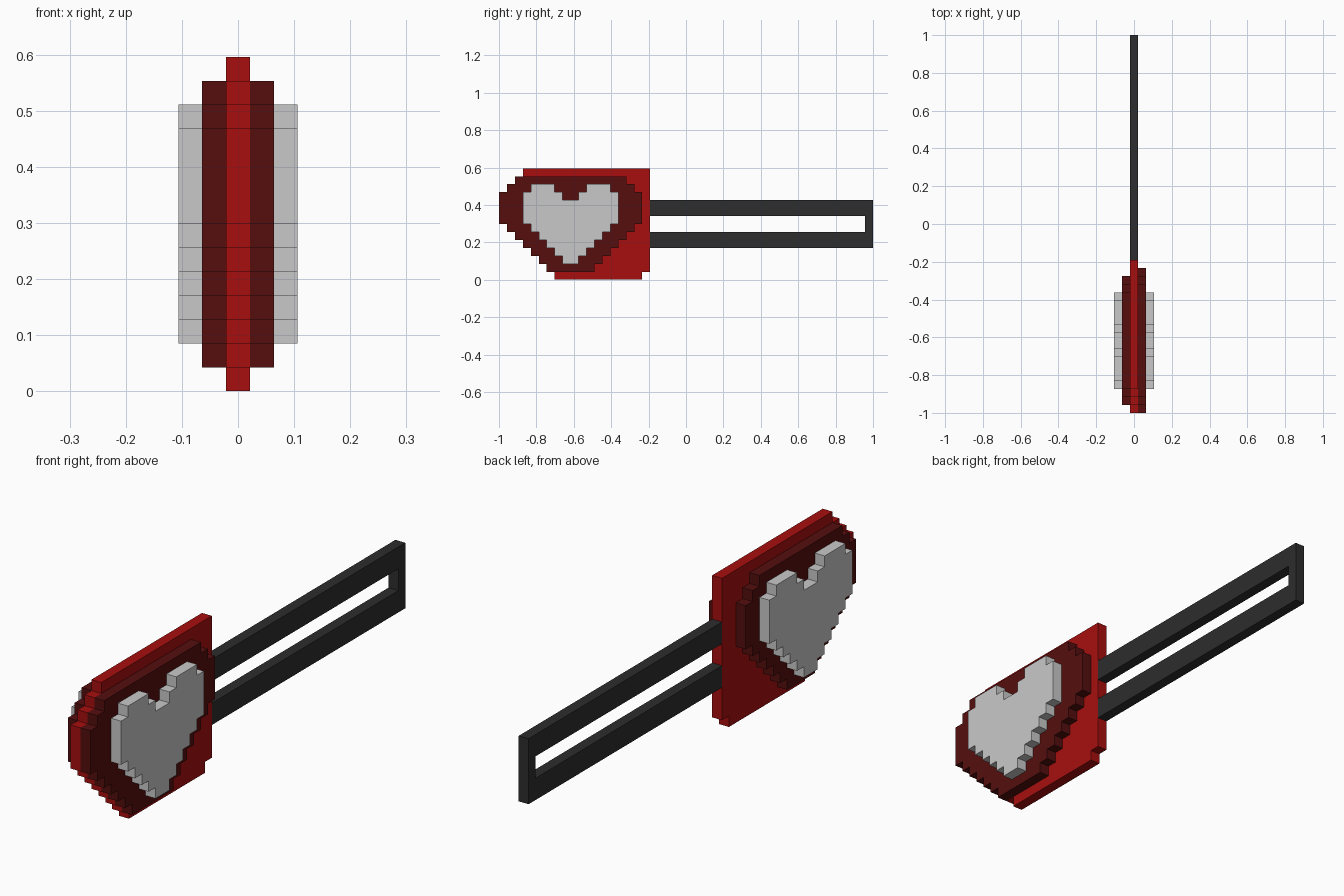
import bpy, bmesh

if "Cube" in bpy.data.objects:
    bpy.data.objects.remove(bpy.data.objects["Cube"])

U = 2 / 47      # one block of the grid
MID = 9         # block column of the heart's centre line


def material(name, rgb):
    m = bpy.data.materials.new(name)
    m.diffuse_color = (*rgb, 1)
    m.use_nodes = True
    m.node_tree.nodes["Principled BSDF"].inputs["Base Color"].default_value = m.diffuse_color
    return m


RED = material("red", (0.39, 0.0045, 0.0045))
DARK_RED = material("dark red", (0.092, 0.0045, 0.0045))
GREY = material("light grey", (0.584, 0.584, 0.584))
BLACK = material("charcoal", (0.026, 0.026, 0.026))


def stairs(z, steps):
    """Stepped edge from height z; each step is (half width, height reached)."""
    pts = []
    for w, top in steps:
        pts += [(w, z), (w, top)]
        z = top
    return pts


def outline(back, front):
    """Closed profile from a back edge and a front edge, both bottom to top."""
    return [(MID + w, z) for w, z in back] + [(MID - w, z) for w, z in reversed(front)]


def plate(name, profile, x0, x1, mat):
    """Extrude a (y, z) block profile from x0 to x1."""
    bm = bmesh.new()
    verts = [bm.verts.new((x0 * U, y * U - 1, z * U)) for y, z in profile]
    face = bm.faces.new(verts)
    ext = bmesh.ops.extrude_face_region(bm, geom=[face], use_keep_orig=True)
    moved = [v for v in ext["geom"] if isinstance(v, bmesh.types.BMVert)]
    bmesh.ops.translate(bm, vec=((x1 - x0) * U, 0, 0), verts=moved)
    bmesh.ops.recalc_face_normals(bm, faces=bm.faces)
    me = bpy.data.meshes.new(name)
    bm.to_mesh(me)
    bm.free()
    me.materials.append(mat)
    ob = bpy.data.objects.new(name, me)
    bpy.context.collection.objects.link(ob)


# Red core: stepped front edge, nearly straight back edge
core_front = stairs(0, [(2, 1), (3, 2), (4, 3), (5, 4), (6, 5), (7, 6), (8, 7),
                        (9, 11), (8, 12), (7, 13), (6, 14)])
core_back = stairs(0, [(9, 1), (10, 14)])
plate("head_core", outline(core_back, core_front), -0.5, 0.5, RED)

# Dark red shields: the left one is a block narrower on each edge
shield = [(3, 2), (4, 3), (5, 4), (6, 5), (7, 6), (8, 7), (9, 11), (8, 12), (7, 13)]
for side, sx, inset in (("right", 1, 0), ("left", -1, 1)):
    edge = stairs(1, [(w - inset, z) for w, z in shield])
    plate("shield_" + side, outline(edge, edge), 0.5 * sx, 1.5 * sx, DARK_RED)

# Grey hearts on both sides
heart = stairs(2, [(1, 3), (2, 4), (3, 5), (4, 6), (5, 7), (6, 11), (5, 12), (2, 11), (1, 10)])
for side, sx in (("right", 1), ("left", -1)):
    plate("heart_" + side, outline(heart, heart), 1.5 * sx, 2.5 * sx, GREY)

# Slotted handle
handle = [(19, 4), (47, 4), (47, 10), (19, 10), (19, 8), (46, 8), (46, 6), (19, 6)]
plate("handle", handle, -0.5, 0.5, BLACK)
